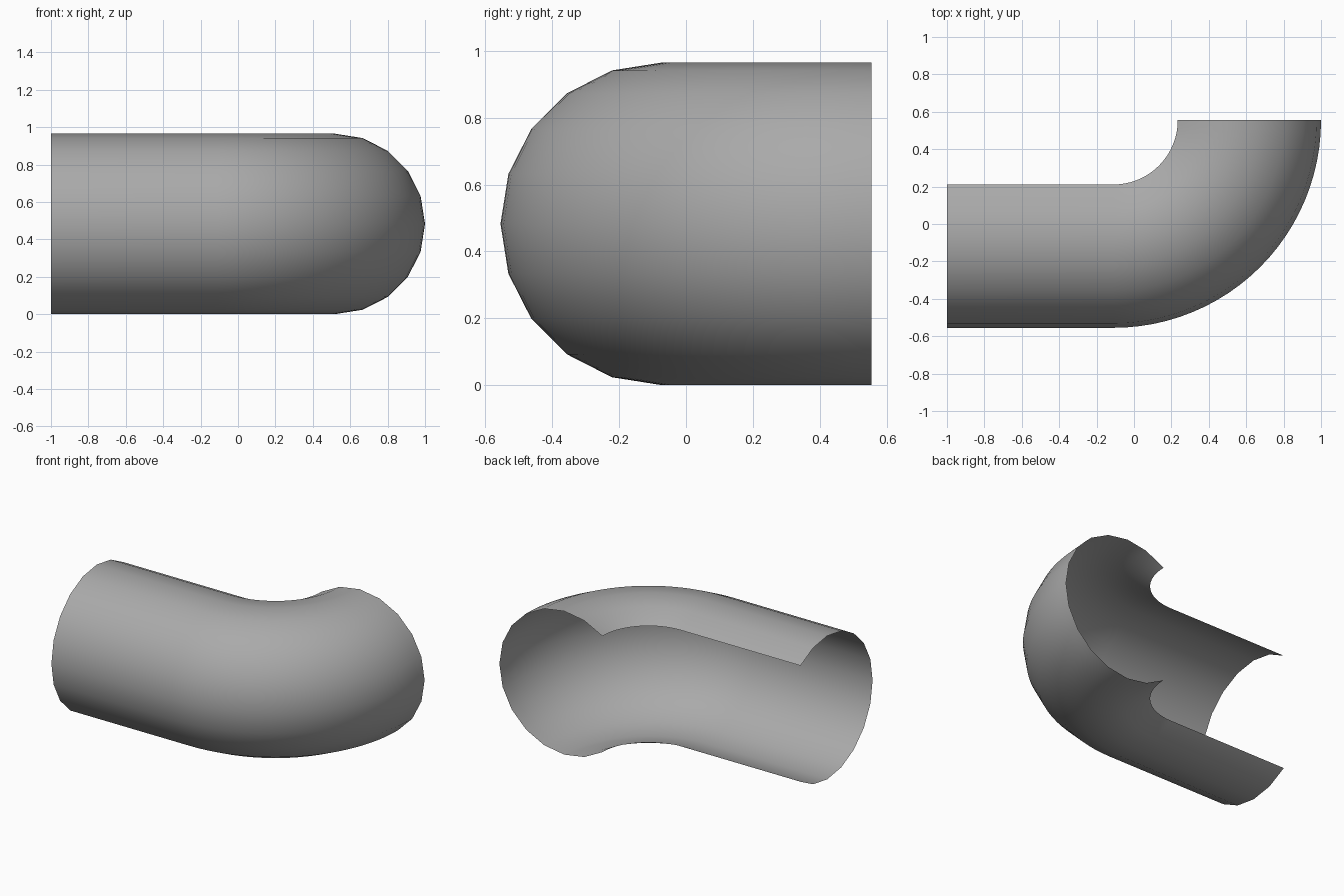
import bpy, bmesh
from math import sin, cos, pi, radians
from mathutils import Vector

if "Cube" in bpy.data.objects:
    bpy.data.objects.remove(bpy.data.objects["Cube"], do_unlink=True)

R = 0.4825               # pipe radius
BEND = 0.6275            # centre line radius of the elbow
PIVOT = Vector((-0.11, 0.555, 0))
STEPS = 24

grey = bpy.data.materials.new("grey")
grey.use_nodes = True
colour = (0.4, 0.4, 0.4, 1)
grey.diffuse_color = colour
grey.node_tree.nodes["Principled BSDF"].inputs["Base Color"].default_value = colour

# Open section: 14 of 20 sides, with the gap on the inside of the bend
section = [(R * cos(a), R + R * sin(a)) for a in (radians(18 * i) for i in range(-7, 8))]

bm = bmesh.new()


def ring(x, angle):
    """Place the section square to the path."""
    out = Vector((sin(angle), -cos(angle), 0))
    base = Vector((x, PIVOT.y, 0))
    return [bm.verts.new(base + out * (BEND + r) + Vector((0, 0, z))) for r, z in section]


# Straight run, then the quarter bend
rings = [ring(-1, 0)] + [ring(PIVOT.x, pi / 2 * i / STEPS) for i in range(STEPS + 1)]
for a, b in zip(rings, rings[1:]):
    for i in range(len(section) - 1):
        bm.faces.new((a[i], b[i], b[i + 1], a[i + 1])).smooth = True

bm.normal_update()
if sum(f.normal.dot(Vector((0, -1, 0))) for f in bm.faces) < 0:
    bmesh.ops.reverse_faces(bm, faces=bm.faces[:])

mesh = bpy.data.meshes.new("open_pipe_elbow")
bm.to_mesh(mesh)
bm.free()
mesh.materials.append(grey)
elbow = bpy.data.objects.new("open_pipe_elbow", mesh)
bpy.context.collection.objects.link(elbow)
